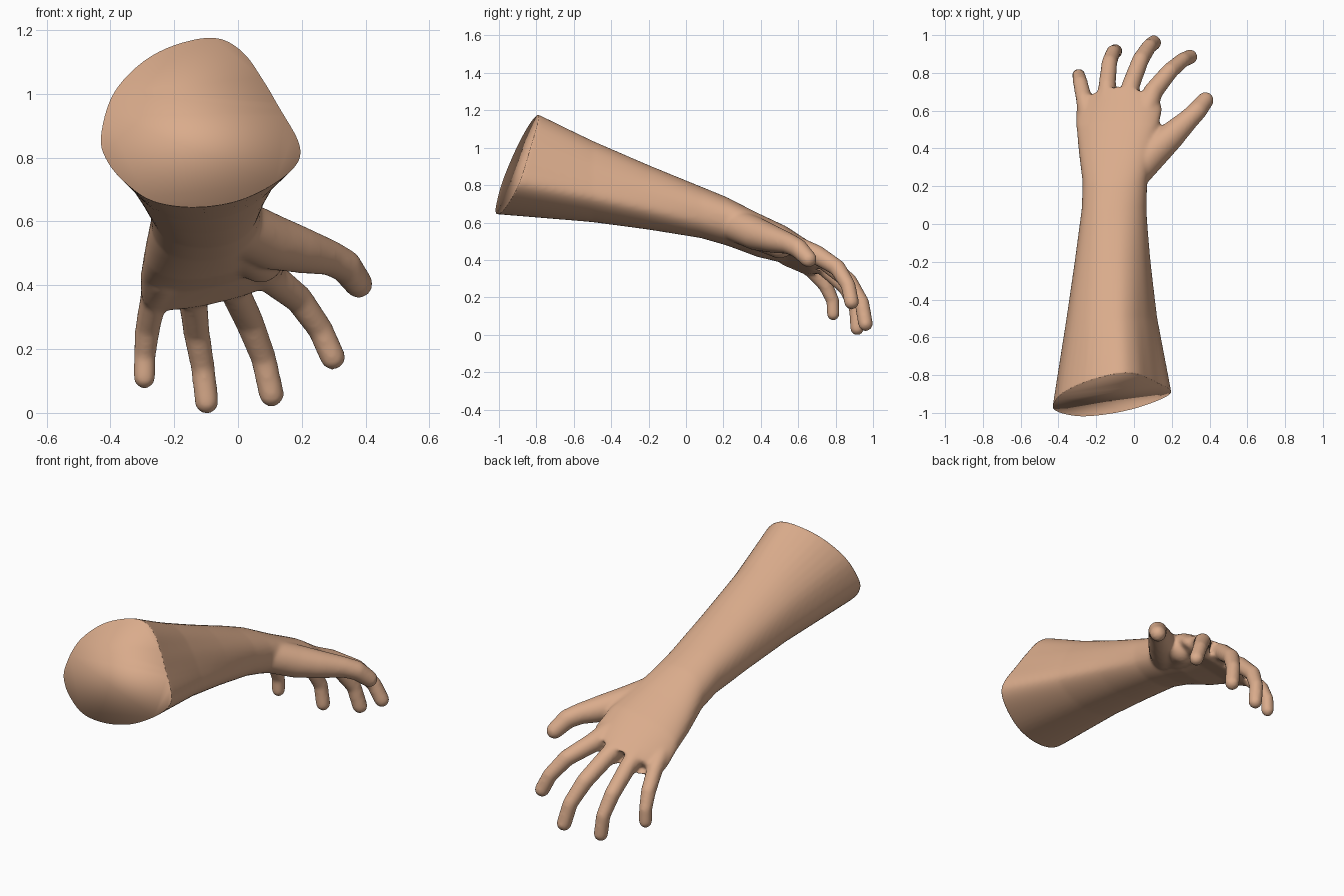
import bpy, bmesh, math
from mathutils import Vector

if "Cube" in bpy.data.objects:
    bpy.data.objects.remove(bpy.data.objects["Cube"])

skin = bpy.data.materials.new("skin")
skin.diffuse_color = (0.70, 0.41, 0.26, 1)
skin.use_nodes = True
skin.node_tree.nodes["Principled BSDF"].inputs["Base Color"].default_value = skin.diffuse_color

# Plane of the cut end: y = A + B*x + C*z
A, B, C = -1.24, 0.15, 0.39

# Outline of the cut end (x, z)
cap = [(-.43, .88), (-.385, 1.02), (-.26, 1.135), (-.09, 1.186), (.01, 1.145),
       (.08, 1.05), (.13, .965), (.19, .86), (.19, .795), (.12, .73),
       (0, .672), (-.14, .652), (-.27, .672), (-.36, .735), (-.415, .805)]


def smooth_loop(pts, n=4):
    """Closed Catmull-Rom curve through the points."""
    out, k = [], len(pts)
    for i in range(k):
        p0, p1, p2, p3 = (Vector(pts[(i + j - 1) % k]) for j in range(4))
        for s in range(n):
            t = s / n
            out.append(0.5 * (2 * p1 + (p2 - p0) * t + (2 * p0 - 5 * p1 + 4 * p2 - p3) * t * t
                              + (3 * p1 - p0 - 3 * p2 + p3) * t ** 3))
    return out


outline = smooth_loop(cap)
# Outline scaled to a unit box, and the matching ellipse angles
unit = [((p.x + .12) / .31, (p.y - .919) / .267) for p in outline]
angles = [math.atan2(v, u) for u, v in unit]

# Forearm, wrist and palm: y, left, right, bottom, top, outline blend, roll, knuckle arc
sections = [(-.50, -.358, .122, .610, 1.045, .75, 0, 0),
            (-.20, -.315, .090, .570, .915, .45, 0, 0),
            (.08, -.277, .067, .525, .800, .1, 0, 0),
            (.22, -.272, .070, .485, .742, 0, .05, 0),
            (.38, -.292, .100, .430, .655, 0, .15, 0),
            (.54, -.305, .130, .400, .575, 0, .2, .5),
            (.67, -.305, .150, .350, .490, 0, .22, 1.2),
            (.735, -.28, .135, .350, .450, 0, .22, 2)]

bm = bmesh.new()
rings = []
for back in (.15, 0):
    rings.append([(p.x, A + B * p.x + C * p.y - back, p.y + back * .1) for p in outline])
for y, l, r, b, t, blend, roll, arc in sections:
    cx, cz, w, h = (l + r) / 2, (b + t) / 2, (r - l) / 2, (t - b) / 2
    ring = []
    for (u, v), a in zip(unit, angles):
        eu = math.copysign(abs(math.cos(a)) ** .9, math.cos(a))
        ev = math.copysign(abs(math.sin(a)) ** .9, math.sin(a))
        dx = w * (u * blend + eu * (1 - blend))
        dz = h * (v * blend + ev * (1 - blend))
        ring.append((cx + dx, y - arc * dx * dx, cz + dz + roll * dx))
    rings.append(ring)

vr = [[bm.verts.new(p) for p in ring] for ring in rings]
n = len(outline)
for r0, r1 in zip(vr, vr[1:]):
    for i in range(n):
        bm.faces.new((r0[i], r0[(i + 1) % n], r1[(i + 1) % n], r1[i]))
bm.faces.new(vr[0][::-1])
bm.faces.new(vr[-1])
bmesh.ops.recalc_face_normals(bm, faces=bm.faces)


def limb(joints):
    """Chain of tapered round segments through (x, y, z, radius) joints."""
    for j0, j1 in zip(joints, joints[1:]):
        tmp = bmesh.new()
        for x, y, z, r in (j0, j1):
            s = bmesh.ops.create_icosphere(tmp, subdivisions=3, radius=r)
            bmesh.ops.translate(tmp, verts=s["verts"], vec=(x, y, z))
        res = bmesh.ops.convex_hull(tmp, input=tmp.verts)
        junk = {g for g in res["geom_interior"] + res["geom_unused"]
                if isinstance(g, bmesh.types.BMVert)}
        bmesh.ops.delete(tmp, geom=list(junk), context='VERTS')
        bmesh.ops.recalc_face_normals(tmp, faces=tmp.faces)
        me = bpy.data.meshes.new("segment")
        tmp.to_mesh(me)
        bm.from_mesh(me)
        tmp.free()
        bpy.data.meshes.remove(me)


# Little, ring, middle and index fingers
limb([(-.235, .54, .43, .055), (-.265, .66, .365, .043), (-.283, .745, .275, .040),
      (-.292, .785, .19, .035), (-.293, .787, .118, .035)])
limb([(-.15, .58, .45, .06), (-.143, .73, .375, .046), (-.130, .855, .26, .042),
      (-.110, .910, .15, .038), (-.098, .915, .042, .038)])
limb([(-.05, .60, .47, .06), (-.015, .74, .40, .048), (.035, .870, .295, .045),
      (.080, .940, .18, .040), (.105, .960, .066, .040)])
limb([(.05, .56, .49, .06), (.10, .70, .435, .052), (.19, .810, .365, .045),
      (.258, .868, .27, .040), (.297, .885, .182, .040)])
# Thumb with its fleshy base
limb([(-.02, .25, .60, .09), (.10, .38, .545, .088), (.19, .46, .52, .074),
      (.285, .55, .495, .056), (.335, .60, .47, .052), (.378, .655, .412, .045)])
limb([(.0, .36, .55, .08), (.07, .50, .49, .075)])

mesh = bpy.data.meshes.new("rough_arm")
bm.to_mesh(mesh)
bm.free()
rough = bpy.data.objects.new("rough_arm", mesh)
bpy.context.collection.objects.link(rough)

# Fuse all parts into one smooth skin
rm = rough.modifiers.new("fuse", 'REMESH')
rm.mode = 'VOXEL'
rm.voxel_size = 0.0095
sm = rough.modifiers.new("soften", 'SMOOTH')
sm.factor = 0.5
sm.iterations = 12
dg = bpy.context.evaluated_depsgraph_get()
final = bpy.data.meshes.new_from_object(rough.evaluated_get(dg))
bpy.data.objects.remove(rough)

# Slice the upper end flat and close it
bm = bmesh.new()
bm.from_mesh(final)
bmesh.ops.bisect_plane(bm, geom=bm.verts[:] + bm.edges[:] + bm.faces[:],
                       plane_co=(0, A, 0), plane_no=(-B, 1, -C), clear_inner=True)
bmesh.ops.holes_fill(bm, edges=[e for e in bm.edges if e.is_boundary], sides=0)
bmesh.ops.recalc_face_normals(bm, faces=bm.faces)
for f in bm.faces:
    f.smooth = True
    f.material_index = 0
# Stand it on the ground
low = min(v.co.z for v in bm.verts)
bmesh.ops.translate(bm, verts=bm.verts, vec=(0, 0, -low))
bm.to_mesh(final)
bm.free()
final.materials.clear()
final.materials.append(skin)
final.name = "arm_and_hand"
arm = bpy.data.objects.new("arm_and_hand", final)
bpy.context.collection.objects.link(arm)
